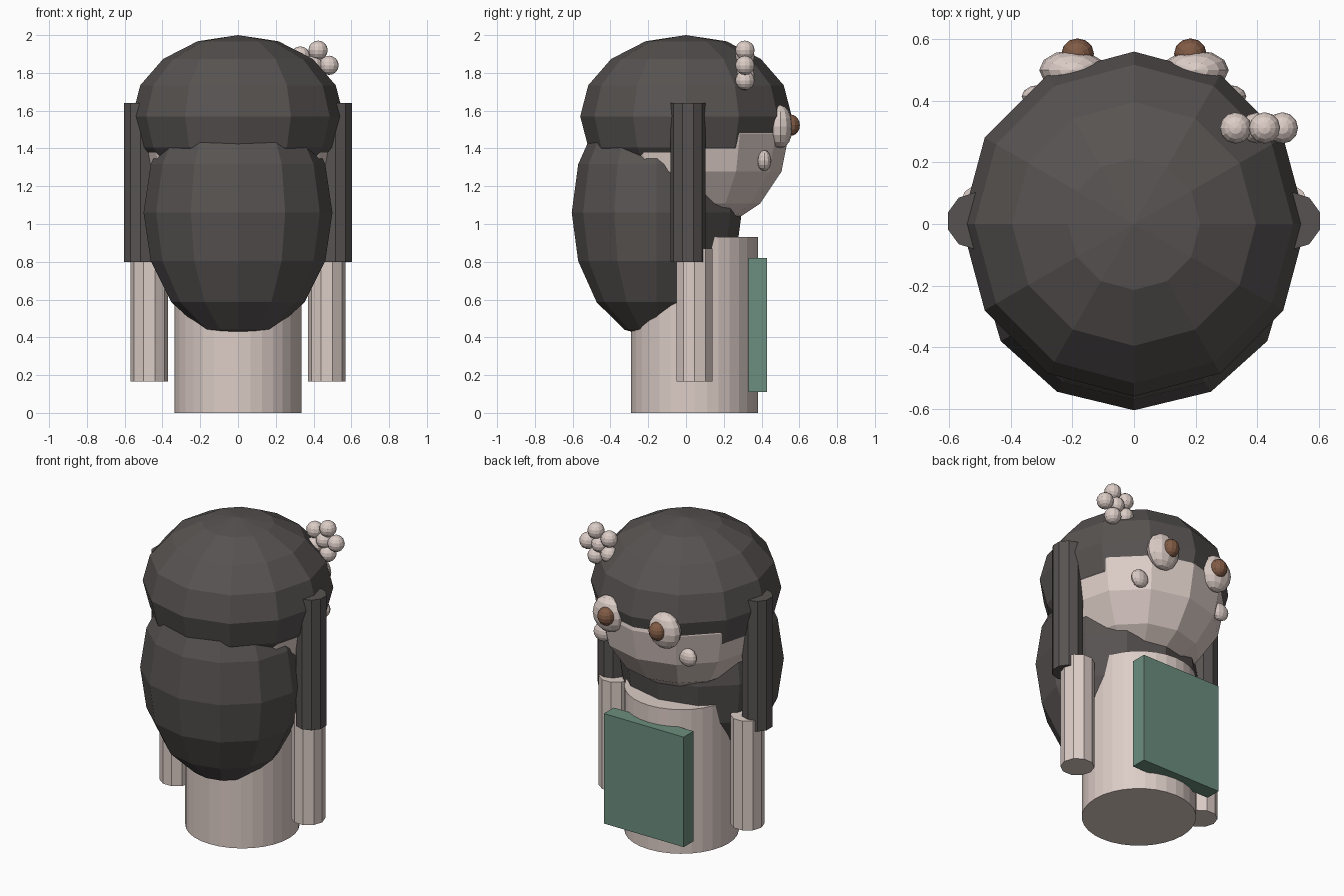
import bpy, bmesh, math
from mathutils import Matrix, Vector

cube = bpy.data.objects.get("Cube")
if cube:
    bpy.data.objects.remove(cube, do_unlink=True)


def material(name, rgb):
    m = bpy.data.materials.new(name)
    m.use_nodes = True
    m.diffuse_color = (*rgb, 1)
    m.node_tree.nodes["Principled BSDF"].inputs["Base Color"].default_value = (*rgb, 1)
    return m


SKIN = material("pale_skin", (0.72, 0.61, 0.57))
HAIR = material("dark_hair", (0.095, 0.086, 0.083))
GREEN = material("muted_green", (0.15, 0.27, 0.21))
BROWN = material("brown", (0.22, 0.105, 0.06))


def finish(bm, name, mat):
    mesh = bpy.data.meshes.new(name)
    bm.to_mesh(mesh)
    bm.free()
    mesh.materials.append(mat)
    ob = bpy.data.objects.new(name, mesh)
    bpy.context.collection.objects.link(ob)
    return ob


def ellipsoid(name, mat, center, radii, segments=12, rings=8):
    bm = bmesh.new()
    m = Matrix.Translation(center) @ Matrix.Diagonal((*radii, 1))
    bmesh.ops.create_uvsphere(bm, u_segments=segments, v_segments=rings, radius=1, matrix=m)
    return finish(bm, name, mat)


def column(name, mat, x, y, radius, bottom, top, sides, turn=0):
    bm = bmesh.new()
    m = Matrix.Translation((x, y, (bottom + top) / 2)) @ Matrix.Rotation(turn, 4, "Z")
    bmesh.ops.create_cone(bm, cap_ends=True, segments=sides, radius1=radius,
                          radius2=radius, depth=top - bottom, matrix=m)
    return finish(bm, name, mat)


# Torso and head
column("body", SKIN, 0, 0.045, 0.335, 0, 0.93, 32)
ellipsoid("head", SKIN, (0, 0.025, 1.476), (0.52, 0.52, 0.52))

# Hair: cap over the head and a long mass behind
ellipsoid("hair_cap", HAIR, (0, 0, 1.57), (0.56, 0.56, 0.43))
ellipsoid("back_hair", HAIR, (0, -0.155, 1.06), (0.5, 0.45, 0.67))

# Paired parts
for side, s in (("left", 1), ("right", -1)):
    column(side + "_arm", SKIN, s * 0.47, 0.045, 0.1, 0.165, 0.87, 10, math.pi / 2)
    column(side + "_hair_strand", HAIR, s * 0.515, 0.01, 0.093, 0.8, 1.64, 10)
    ellipsoid(side + "_eye", SKIN, (s * 0.2, 0.5, 1.515), (0.108, 0.065, 0.115))
    ellipsoid(side + "_pupil", BROWN, (s * 0.183, 0.553, 1.523), (0.053, 0.05, 0.057))
    ellipsoid(side + "_cheek", SKIN, (s * 0.305, 0.415, 1.335), (0.06, 0.037, 0.056))

# Flower on the hair: a ring of round petals about a centre
middle = Vector((0.398, 0.312, 1.84))
ellipsoid("flower_center", SKIN, middle, (0.05, 0.05, 0.05))
for i in range(5):
    a = math.tau * i / 5
    spot = middle + 0.084 * Vector((math.cos(a), 0, math.sin(a)))
    ellipsoid(f"flower_petal_{i + 1}", SKIN, spot, (0.051, 0.051, 0.051))

# Flat apron panel on the chest
bm = bmesh.new()
bmesh.ops.create_cube(bm, size=1, matrix=Matrix.Translation((0, 0.38, 0.465))
                      @ Matrix.Diagonal((0.57, 0.1, 0.71, 1)))
finish(bm, "apron_panel", GREEN)
